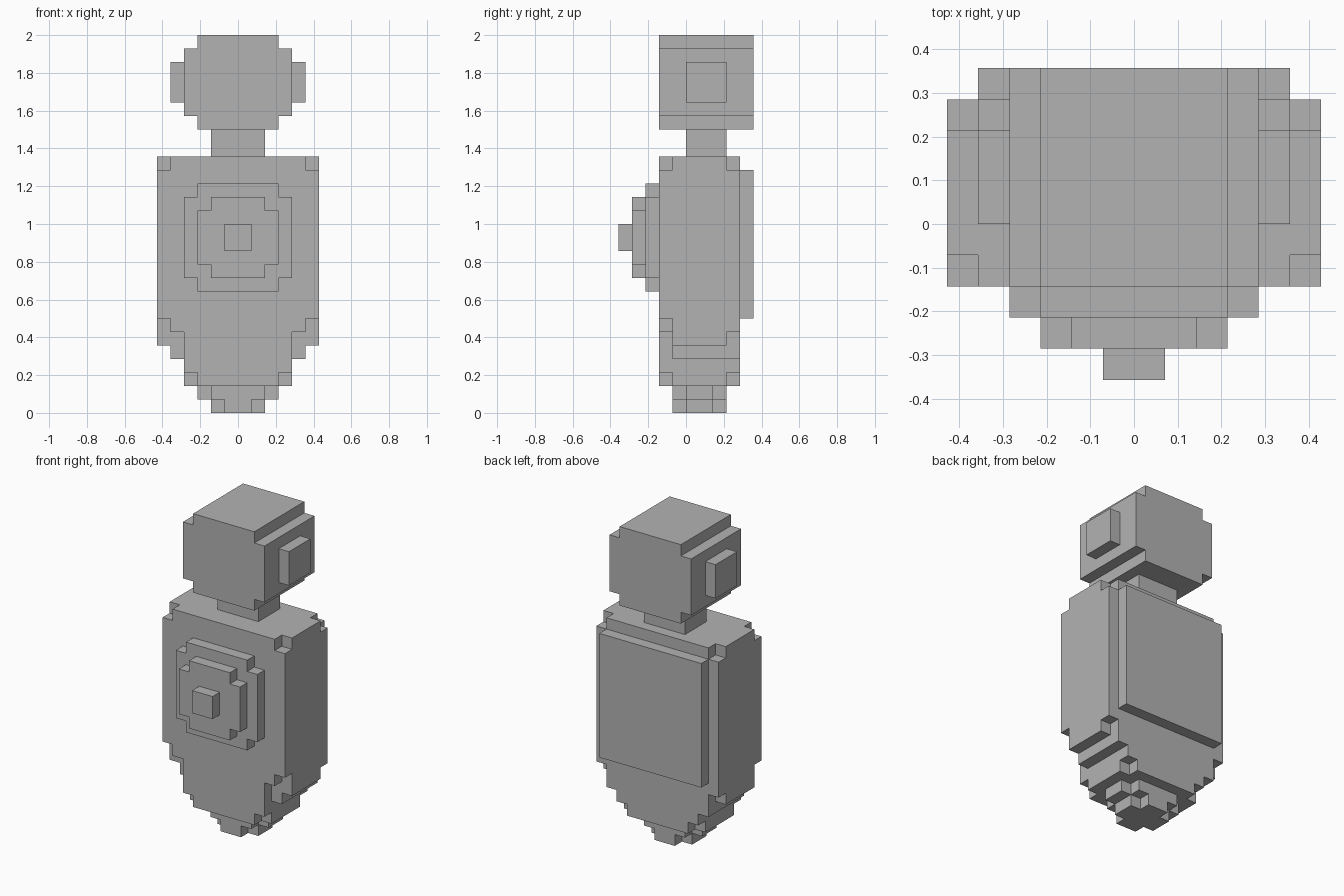
import bpy
import bmesh
from mathutils import Vector

if "Cube" in bpy.data.objects:
    bpy.data.objects.remove(bpy.data.objects["Cube"], do_unlink=True)

U = 1 / 14  # size of one block

grey = bpy.data.materials.new("plain_grey")
grey.use_nodes = True
COLOUR = (0.45, 0.45, 0.45, 1)
grey.diffuse_color = COLOUR
grey.node_tree.nodes["Principled BSDF"].inputs["Base Color"].default_value = COLOUR


def slab(half_width, y0, y1, z0, z1):
    """Block cells of a box centred on x = 0."""
    return {(x, y, z) for x in range(-half_width, half_width)
            for y in range(y0, y1) for z in range(z0, z1)}


def build(name, *slabs):
    """Join boxes into one blocky shell with only its outer faces."""
    cells = set().union(*(slab(*s) for s in slabs))
    bm = bmesh.new()
    for cell in cells:
        for axis in range(3):
            for side in (0, 1):
                beside = list(cell)
                beside[axis] += 2 * side - 1
                if tuple(beside) in cells:
                    continue
                a, b = Vector(), Vector()
                a[(axis + 1) % 3] = 1
                b[(axis + 2) % 3] = 1
                start = Vector(cell)
                start[axis] += side
                corners = [start, start + a, start + a + b, start + b]
                if not side:
                    corners.reverse()
                bm.faces.new([bm.verts.new(c * U) for c in corners])
    bmesh.ops.remove_doubles(bm, verts=bm.verts, dist=U / 100)
    bmesh.ops.dissolve_limit(bm, angle_limit=0.01, verts=bm.verts, edges=bm.edges)
    mesh = bpy.data.meshes.new(name)
    bm.to_mesh(mesh)
    bm.free()
    mesh.materials.append(grey)
    obj = bpy.data.objects.new(name, mesh)
    bpy.context.collection.objects.link(obj)


# Head with ear blocks, and neck
build("head", (3, -2, 5, 21, 28), (4, -2, 5, 22, 27), (5, 0, 3, 23, 26))
build("neck", (2, 0, 3, 19, 21))

# Torso with notched corners, narrowing towards the bottom
build("torso",
      (5, -2, 4, 18, 19), (6, -1, 3, 18, 19),
      (6, -2, 4, 7, 18),
      (5, -2, 4, 6, 7), (6, -1, 4, 6, 7),
      (6, -1, 3, 5, 6), (5, -1, 4, 4, 6),
      (4, -2, 4, 3, 6),
      (3, -2, 4, 2, 3), (4, -1, 3, 2, 3))

# Stepped foot
build("foot",
      (3, 0, 2, 1, 2), (2, -1, 3, 1, 2),
      (2, 0, 2, 0, 1), (1, -1, 3, 0, 1))

# Plate on the back
build("back_plate", (5, 4, 5, 7, 18))

# Stepped boss and knob on the chest
build("chest_boss",
      (4, -3, -2, 10, 16), (3, -3, -2, 9, 17),
      (3, -4, -3, 11, 15), (2, -4, -3, 10, 16))
build("chest_knob", (1, -5, -4, 12, 14))
